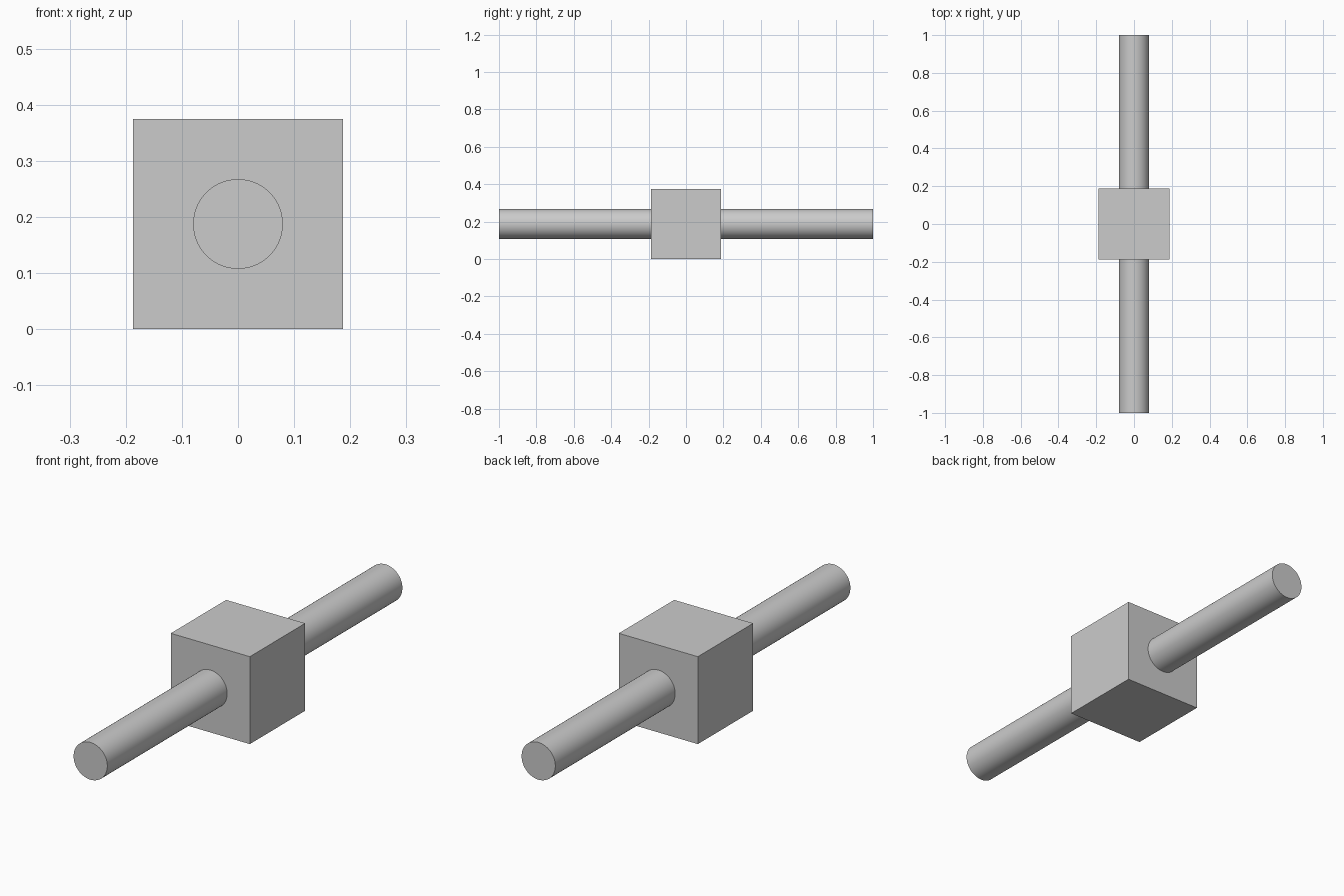
import bpy
import math

default = bpy.data.objects.get("Cube")
if default:
    bpy.data.objects.remove(default, do_unlink=True)

BLOCK = 0.375          # edge length of the block
RADIUS = 0.08          # rod radius
LENGTH = 2.0           # rod length
MID = BLOCK / 2        # height of the rod axis

# Plain grey material
GREY = (0.6, 0.6, 0.6, 1.0)
grey = bpy.data.materials.new("plain grey")
grey.use_nodes = True
grey.diffuse_color = GREY
grey.node_tree.nodes["Principled BSDF"].inputs["Base Color"].default_value = GREY


def finish(name):
    part = bpy.context.object
    part.name = name
    part.data.materials.append(grey)
    return part


# Central block
bpy.ops.mesh.primitive_cube_add(size=BLOCK, location=(0, 0, MID))
finish("center_block")

# Round rod running front to back through the block
bpy.ops.mesh.primitive_cylinder_add(
    vertices=64, radius=RADIUS, depth=LENGTH,
    location=(0, 0, MID), rotation=(math.pi / 2, 0, 0))
finish("through_rod")
bpy.ops.object.shade_smooth_by_angle(angle=math.radians(30))
